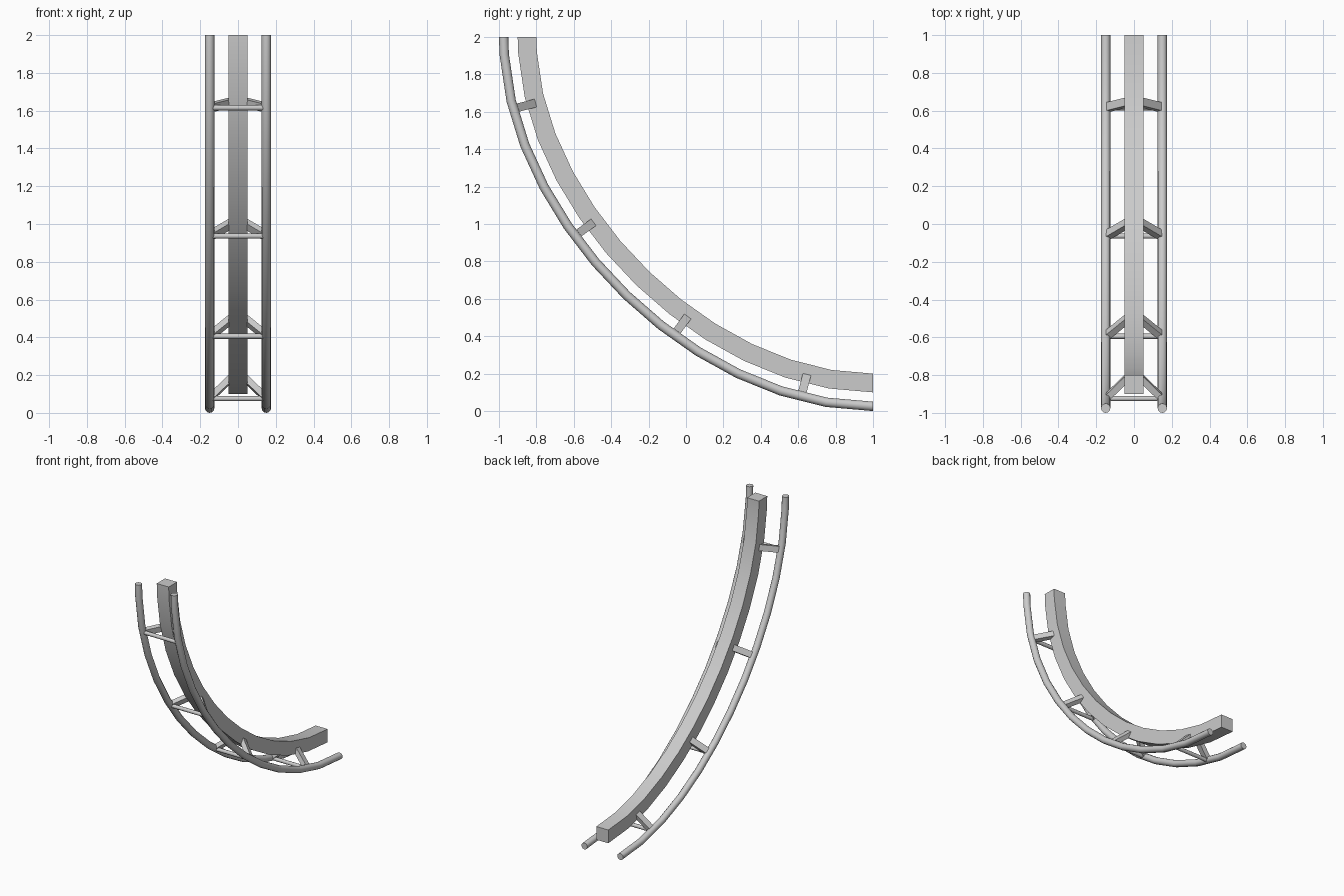
import bpy, bmesh, math
from mathutils import Vector, Matrix

if "Cube" in bpy.data.objects:
    bpy.data.objects.remove(bpy.data.objects["Cube"])

# Centre line of the beam: a quarter-turn Bezier in the y-z plane
H = 0.897
P = [Vector((0, -0.85, 2)), Vector((0, -0.85, 2 - H)),
     Vector((0, 1 - H, 0.15)), Vector((0, 1, 0.15))]


def bez(t):
    u = 1 - t
    return P[0]*u**3 + P[1]*3*u*u*t + P[2]*3*u*t*t + P[3]*t**3


def tangent(t):
    u = 1 - t
    return ((P[1]-P[0])*u*u + (P[2]-P[1])*2*u*t + (P[3]-P[2])*t*t).normalized()


# Arc-length lookup
N = 2000
acc = [0.0]
for i in range(N):
    acc.append(acc[-1] + (bez((i + 1) / N) - bez(i / N)).length)


def frame(f):
    """Position, side (x), inward normal and tangent at length fraction f."""
    target = f * acc[-1]
    i = min(range(N + 1), key=lambda k: abs(acc[k] - target))
    tan = tangent(i / N)
    return bez(i / N), Vector((1, 0, 0)), Vector((0, -tan.z, tan.y)), tan


STATIONS = [0.0] + [(0.37 + i) / 12.37 for i in range(13)]


def finish(name, bm, smooth=True):
    bmesh.ops.recalc_face_normals(bm, faces=bm.faces)
    me = bpy.data.meshes.new(name)
    bm.to_mesh(me)
    bm.free()
    ob = bpy.data.objects.new(name, me)
    bpy.context.collection.objects.link(ob)
    if smooth:
        bpy.ops.object.select_all(action='DESELECT')
        ob.select_set(True)
        bpy.context.view_layer.objects.active = ob
        bpy.ops.object.shade_smooth_by_angle(angle=math.radians(35))
    return ob


def sweep(name, profile):
    """Sweep a closed (x, normal) profile along the centre line."""
    bm = bmesh.new()
    rings = []
    for f in STATIONS:
        p, sx, n, _ = frame(f)
        rings.append([bm.verts.new(p + sx*a + n*b) for a, b in profile])
    k = len(profile)
    for r0, r1 in zip(rings, rings[1:]):
        for j in range(k):
            bm.faces.new((r0[j], r0[(j+1) % k], r1[(j+1) % k], r1[j]))
    bm.faces.new(rings[0])
    bm.faces.new(rings[-1])
    return finish(name, bm)


# Square spine beam
sweep("spine_beam", [(-.05, -.05), (.05, -.05), (.05, .05), (-.05, .05)])

# Two round rails on the outside of the curve
for side, label in ((-1, "left"), (1, "right")):
    circle = [(side*.15 + .025*math.cos(a), -.125 + .025*math.sin(a))
              for a in (math.tau*j/12 for j in range(12))]
    sweep(label + "_rail", circle)

# Four ties: a round cross rod plus two flat diagonal struts
for i in range(4):
    p, sx, n, tan = frame((2*i + 1) / 8)

    bm = bmesh.new()
    bmesh.ops.create_cone(bm, cap_ends=True, segments=12, radius1=.014,
                          radius2=.014, depth=.30,
                          matrix=Matrix.Translation(p - n*.125)
                          @ Matrix.Rotation(math.pi/2, 4, 'Y'))
    finish(f"cross_rod_{i+1}", bm)

    for side, label in ((-1, "left"), (1, "right")):
        a = p + sx*side*.03 - n*.005
        b = p + sx*side*.15 - n*.125
        d = (b - a).normalized()
        w = tan.cross(d)
        m = Matrix((d*(b - a).length, tan*.045, w*.034)).transposed().to_4x4()
        m.translation = (a + b) / 2
        bm = bmesh.new()
        bmesh.ops.create_cube(bm, size=1, matrix=m)
        finish(f"{label}_strut_{i+1}", bm, smooth=False)
